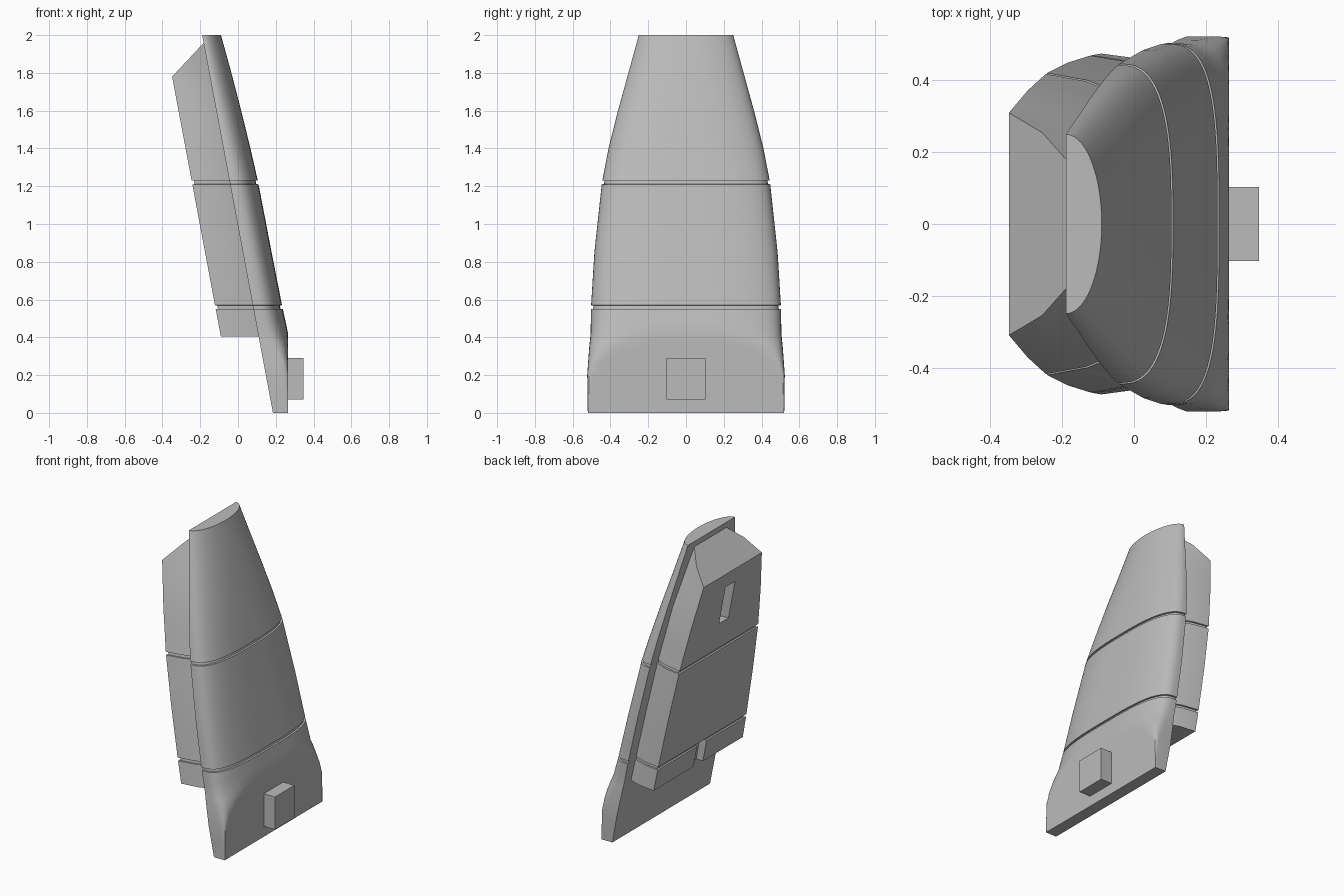
import bpy, bmesh, math
from mathutils import Vector

cube = bpy.data.objects.get("Cube")
if cube:
    bpy.data.objects.remove(cube)

grey = bpy.data.materials.new("light_grey")
grey.use_nodes = True
grey.diffuse_color = (0.5, 0.5, 0.5, 1)
grey.node_tree.nodes["Principled BSDF"].inputs["Base Color"].default_value = (0.5, 0.5, 0.5, 1)

GROOVES = [(0.55, 0.57), (1.21, 1.23)]
INSET = 0.012


def parting_x(z):
    """Slanted plane where shell and insert meet."""
    return 0.185 - 0.1875 * z


def lerp_keys(keys, z):
    for a, b in zip(keys, keys[1:]):
        if z <= b[0]:
            t = (z - a[0]) / (b[0] - a[0])
            return [p + (q - p) * t for p, q in zip(a[1:], b[1:])]
    return keys[-1][1:]


def stations(levels):
    """Heights with an inset amount; every groove adds a stepped pair."""
    out = [(z, 0) for z in levels]
    for lo, hi in GROOVES:
        out += [(lo, 0), (lo + 0.001, INSET), (hi - 0.001, INSET), (hi, 0)]
    return sorted(out)


def loft(name, rings):
    bm = bmesh.new()
    rows = [[bm.verts.new(p) for p in ring] for ring in rings]
    count = len(rows[0])
    for low, high in zip(rows, rows[1:]):
        for i in range(count):
            j = (i + 1) % count
            bm.faces.new((low[i], low[j], high[j], high[i]))
    bm.faces.new(rows[0])
    bm.faces.new(rows[-1])
    bmesh.ops.recalc_face_normals(bm, faces=bm.faces)
    mesh = bpy.data.meshes.new(name)
    bm.to_mesh(mesh)
    bm.free()
    obj = bpy.data.objects.new(name, mesh)
    bpy.context.collection.objects.link(obj)
    mesh.materials.append(grey)
    return obj


def box(name, x, y, z, lean=0):
    """Box from ranges; lean shifts its top along x."""
    return loft(name, [[Vector((px + s, py, h)) for px, py in
                        ((x[0], y[0]), (x[1], y[0]), (x[1], y[1]), (x[0], y[1]))]
                       for h, s in ((z[0], 0), (z[1], lean))])


def smooth(obj, degrees):
    bpy.ops.object.select_all(action="DESELECT")
    obj.select_set(True)
    bpy.context.view_layer.objects.active = obj
    bpy.ops.object.shade_smooth_by_angle(angle=math.radians(degrees))


# Outer shell: height, half width, front x, roundness exponent
SHELL = [(0, 0.52, 0.30, 14), (0.2, 0.523, 0.29, 10), (0.34, 0.513, 0.28, 5),
         (0.42, 0.505, 0.266, 3.6), (0.56, 0.503, 0.235, 3.2), (0.85, 0.485, 0.178, 3),
         (1.22, 0.445, 0.107, 2.8), (1.4, 0.41, 0.066, 2.5), (1.6, 0.36, 0.017, 2.3),
         (1.8, 0.305, -0.035, 2.1), (2, 0.25, -0.09, 2)]
STEPS = 40
rings = []
for z, inset in stations([0, 0.1, 0.2, 0.27, 0.34, 0.38, 0.42, 0.48, 0.7, 0.85, 1.0,
                          1.1, 1.3, 1.4, 1.5, 1.6, 1.7, 1.8, 1.9, 2]):
    width, front, power = lerp_keys(SHELL, z)
    back = parting_x(z)
    ring = []
    for i in range(STEPS + 1):
        a = math.pi * i / STEPS
        c, s = math.cos(a), max(math.sin(a), 0)
        if i in (0, STEPS):
            s = 0
        x = back + (front - back - inset) * s ** (2 / power)
        y = (width - inset) * math.copysign(abs(c) ** (2 / power), c)
        ring.append(Vector((min(x, 0.265), y, z)))
    rings.append(ring)
shell = loft("outer_shell", rings)
smooth(shell, 30)

# Rear insert: height, half width at rear, at middle, at the parting plane
INSERT = [(0.405, 0.475, 0.46, 0.43), (0.56, 0.47, 0.452, 0.42), (0.9, 0.45, 0.43, 0.395),
          (1.22, 0.42, 0.4, 0.363), (1.5, 0.372, 0.345, 0.3), (1.78, 0.31, 0.255, 0.17)]
rings = []
for z, inset in stations([0.405, 0.73, 0.9, 1.05, 1.36, 1.5, 1.64, 1.78]):
    widths = lerp_keys(INSERT, z)
    rise = 0.18 * max(0, (z - 1.23) / 0.55)      # sections tilt up to the sloped top
    side = []
    for t, w in zip((0, 0.55, 1), widths):
        h = z + rise * t
        side.append(Vector((parting_x(h) - 0.2 * (1 - t) + inset * (1 - t) + 0.002 * t, w - inset, h)))
    rings.append(side + [Vector((p.x, -p.y, p.z)) for p in reversed(side)])
insert = loft("rear_insert", rings)

# Recessed slot and bottom notch in the insert
cutters = [box("slot_cutter", (-0.42, -0.19), (-0.05, 0.05), (1.42, 1.68), -0.05),
           box("notch_cutter", (-0.25, -0.03), (-0.05, 0.05), (0.35, 0.56), -0.04)]
for cutter in cutters:
    mod = insert.modifiers.new(cutter.name, "BOOLEAN")
    mod.operation = "DIFFERENCE"
    mod.solver = "EXACT"
    mod.object = cutter
    bpy.context.view_layer.objects.active = insert
    bpy.ops.object.modifier_apply(modifier=mod.name)
    bpy.data.objects.remove(cutter)
smooth(insert, 25)

# Mounting peg on the flat foot
box("mounting_peg", (0.26, 0.348), (-0.103, 0.103), (0.07, 0.29))
